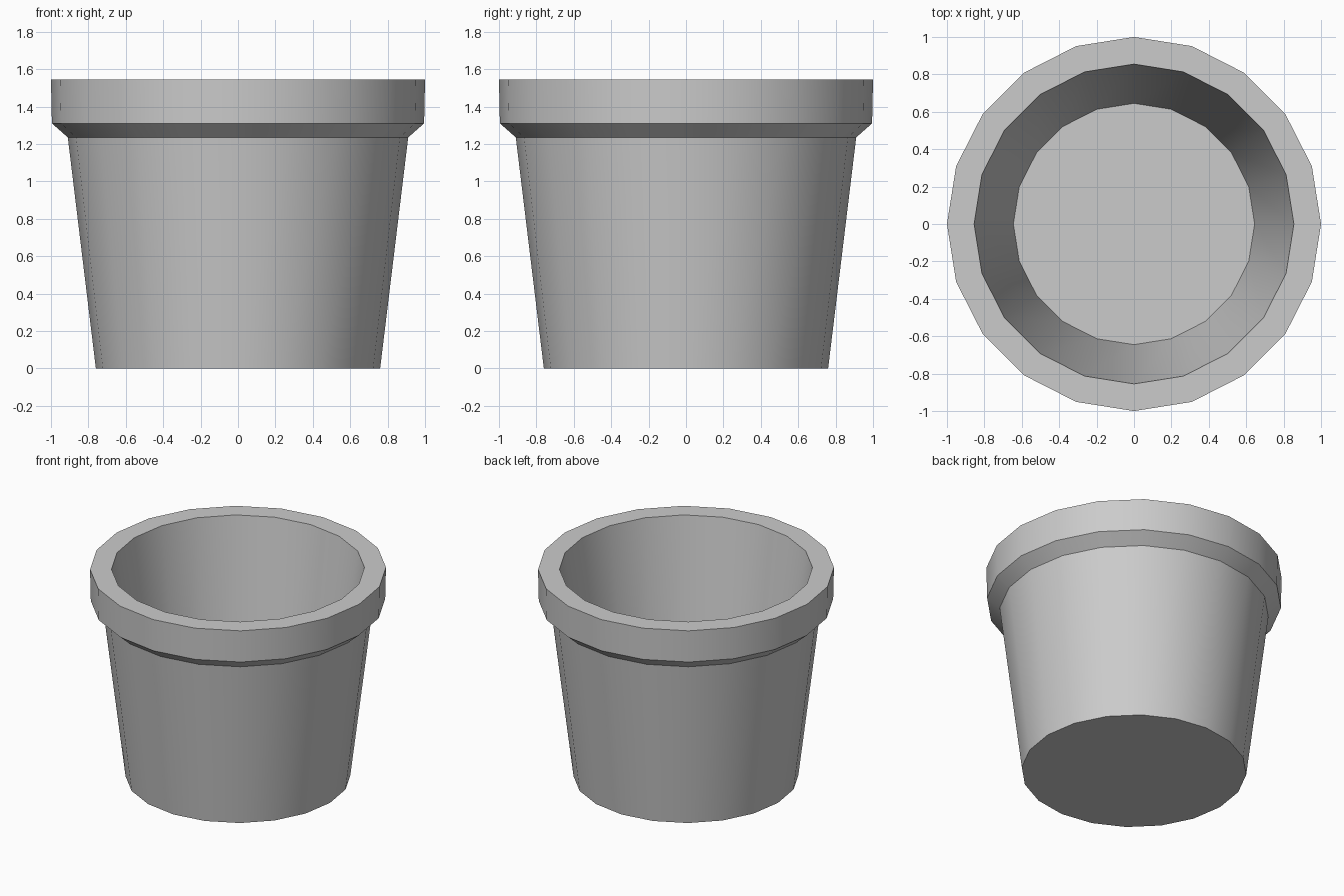
import bpy, bmesh
from math import sin, cos, tau, radians

if "Cube" in bpy.data.objects:
    bpy.data.objects.remove(bpy.data.objects["Cube"])

SIDES = 20

# Closed wall profile (radius, height): outside bottom, up over the rim, down to the inside floor
profile = [(0.76, 0), (0.91, 1.235), (0.995, 1.31), (1.0, 1.545),
           (0.855, 1.545), (0.645, 0.1)]

bm = bmesh.new()
rings = [[bm.verts.new((r * cos(tau * i / SIDES), r * sin(tau * i / SIDES), z))
          for i in range(SIDES)] for r, z in profile]

# Walls and rim
for a, b in zip(rings, rings[1:]):
    for i in range(SIDES):
        j = (i + 1) % SIDES
        bm.faces.new((a[i], a[j], b[j], b[i]))

# Underside and inside floor
bm.faces.new(rings[0][::-1])
bm.faces.new(rings[-1])

mesh = bpy.data.meshes.new("flower_pot")
bm.to_mesh(mesh)
bm.free()
pot = bpy.data.objects.new("flower_pot", mesh)
bpy.context.collection.objects.link(pot)

# Smooth round the pot, sharp at the rim and base
bpy.context.view_layer.objects.active = pot
pot.select_set(True)
bpy.ops.object.shade_smooth_by_angle(angle=radians(30))
